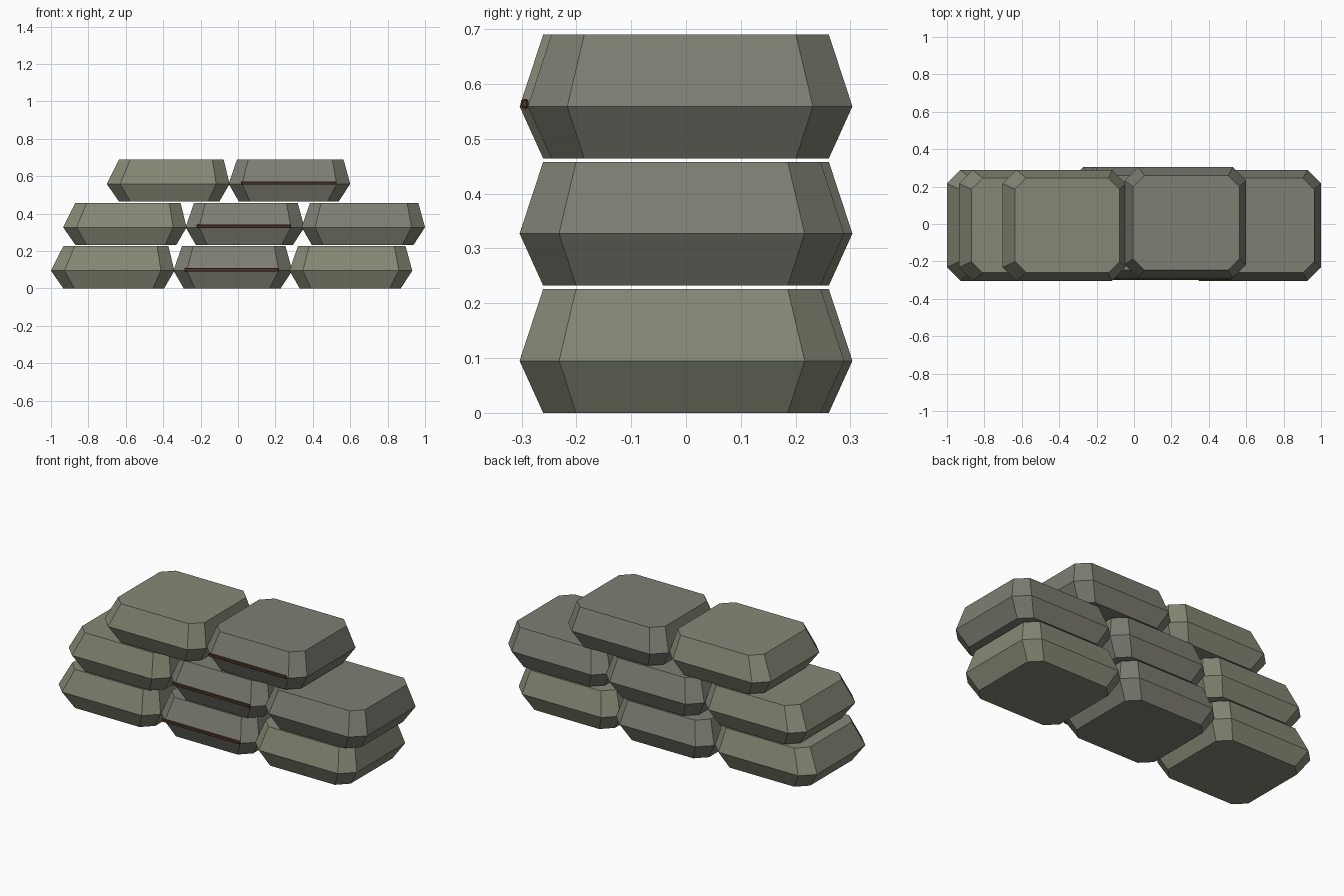
import bpy, bmesh

if "Cube" in bpy.data.objects:
    bpy.data.objects.remove(bpy.data.objects["Cube"])


def material(name, rgb):
    m = bpy.data.materials.new(name)
    m.diffuse_color = (*rgb, 1)
    m.use_nodes = True
    m.node_tree.nodes["Principled BSDF"].inputs["Base Color"].default_value = m.diffuse_color
    return m


olive = material("olive_cloth", (0.235, 0.25, 0.18))
drab = material("drab_cloth", (0.205, 0.21, 0.17))
brown = material("seam_thread", (0.085, 0.04, 0.025))


def finish(bm, name, mat):
    bmesh.ops.recalc_face_normals(bm, faces=bm.faces)
    me = bpy.data.meshes.new(name)
    bm.to_mesh(me)
    bm.free()
    me.materials.append(mat)
    ob = bpy.data.objects.new(name, me)
    bpy.context.collection.objects.link(ob)
    return ob


def ring(bm, x0, x1, y0, y1, z, c):
    # rectangle with clipped corners
    pts = [(x0 + c, y0), (x1 - c, y0), (x1, y0 + c), (x1, y1 - c),
           (x1 - c, y1), (x0 + c, y1), (x0, y1 - c), (x0, y0 + c)]
    return [bm.verts.new((x, y, z)) for x, y in pts]


def sandbag(name, x0, x1, yc, z, top_in, bot_in, mat):
    bm = bmesh.new()
    rings = [
        ring(bm, x0 + bot_in[0], x1 - bot_in[1], yc - .253, yc + .253, z, .06),
        ring(bm, x0, x1, yc - .296, yc + .296, z + .095, .072),
        ring(bm, x0 + top_in[0], x1 - top_in[1], yc - .253, yc + .253, z + .226, .06),
    ]
    for a, b in zip(rings, rings[1:]):
        for i in range(8):
            j = (i + 1) % 8
            bm.faces.new((a[i], a[j], b[j], b[i]))
    bm.faces.new(rings[0][::-1])
    bm.faces.new(rings[-1])
    finish(bm, name, mat)


def seam(name, xc, z):
    # thin stitched strip on the front ridge
    bm = bmesh.new()
    bmesh.ops.create_cube(bm, size=1)
    for v in bm.verts:
        v.co = (xc + v.co.x * .505, -.294 + v.co.y * .013, z + .1 + v.co.z * .017)
    ob = finish(bm, name, brown)
    bev = ob.modifiers.new("soft_edge", 'BEVEL')
    bev.width = .003
    bev.segments = 1


# three courses of bags: (left, right) extents at the widest ring
rows = [
    [(-1.0, -.34), (-.345, .29), (.275, .932)],
    [(-.935, -.275), (-.28, .355), (.34, 1.0)],
    [(-.702, -.045), (-.05, .60)],
]
for r, row in enumerate(rows):
    z = r * .232
    for i, (x0, x1) in enumerate(row):
        top_in = (.066, .032) if i == 0 else (.045, .036)
        bot_in = (.066, .055) if i == 0 else (.055, .062)
        odd = i == 1
        sandbag(f"sandbag_{r + 1}_{i + 1}", x0, x1, .0075 if odd else -.0075, z,
                top_in, bot_in, drab if odd or (r == 1 and i == 2) else olive)
        if odd:
            seam(f"seam_{r + 1}", (x0 + x1) / 2 - .006, z)
